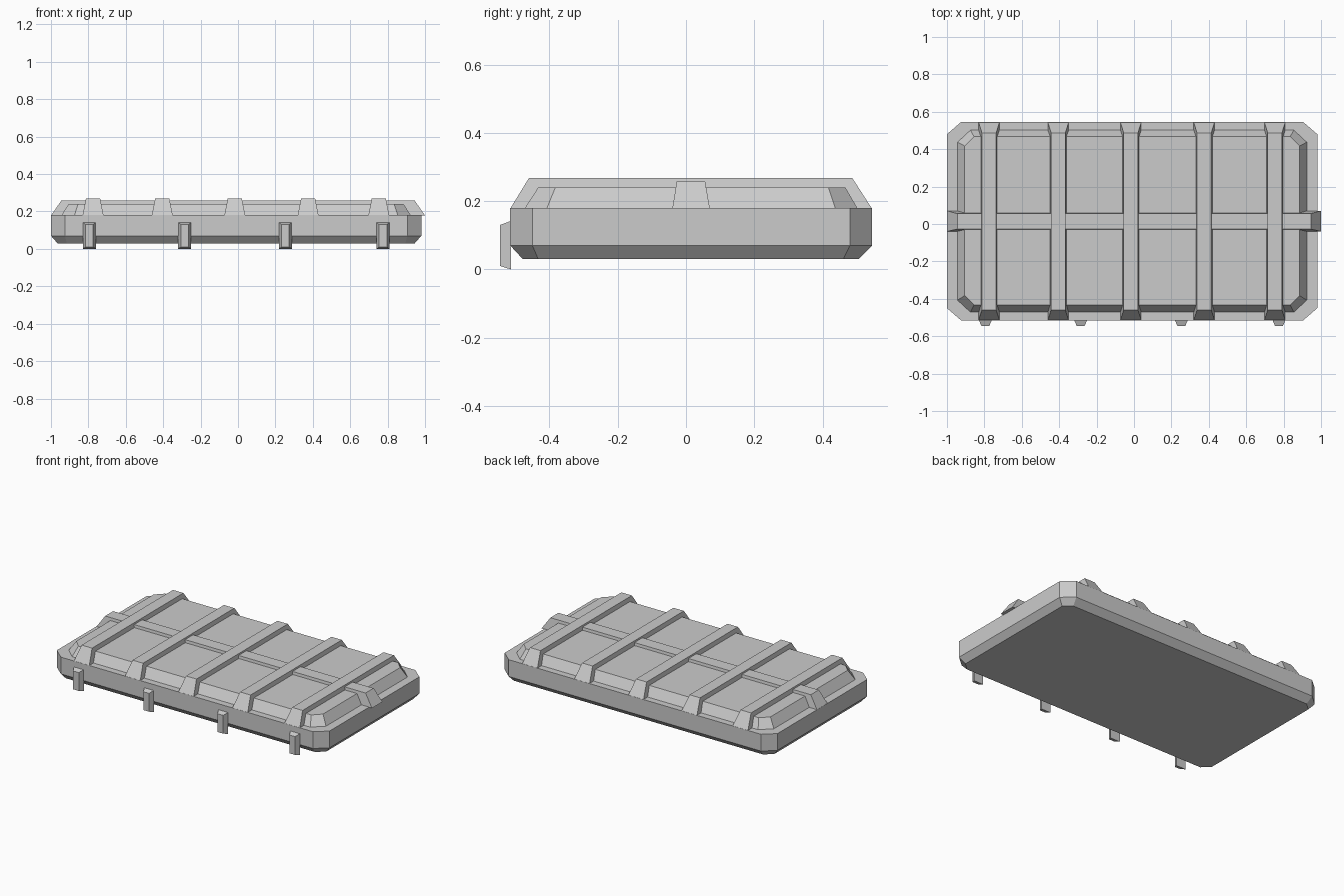
import bpy

if "Cube" in bpy.data.objects:
    bpy.data.objects.remove(bpy.data.objects["Cube"])


def loft(name, rings):
    """Solid through stacked rings of equal point count, capped at both ends."""
    n = len(rings[0])
    verts = [p for ring in rings for p in ring]
    faces = [tuple(reversed(range(n))), tuple(range(len(verts) - n, len(verts)))]
    for k in range(len(rings) - 1):
        a, b = k * n, (k + 1) * n
        faces += [(a + i, a + (i + 1) % n, b + (i + 1) % n, b + i) for i in range(n)]
    mesh = bpy.data.meshes.new(name)
    mesh.from_pydata(verts, [], faces)
    obj = bpy.data.objects.new(name, mesh)
    bpy.context.collection.objects.link(obj)
    return obj


def rect(x0, x1, y0, y1, z):
    return [(x0, y0, z), (x1, y0, z), (x1, y1, z), (x0, y1, z)]


def octagon(x0, x1, y0, y1, z, cx, cy):
    """Rectangle with cut corners."""
    return [(x0 + cx, y0, z), (x1 - cx, y0, z), (x1, y0 + cy, z), (x1, y1 - cy, z),
            (x1 - cx, y1, z), (x0 + cx, y1, z), (x0, y1 - cy, z), (x0, y0 + cy, z)]


# Main lid slab with chamfered underside
loft("lid_body", [
    octagon(-0.965, 0.945, -0.478, 0.506, 0.03, 0.05, 0.045),
    octagon(-1.0, 0.98, -0.515, 0.545, 0.07, 0.075, 0.065),
    octagon(-1.0, 0.98, -0.515, 0.545, 0.18, 0.075, 0.065),
])

# Raised panel on top
loft("raised_panel", [
    octagon(-0.945, 0.925, -0.473, 0.503, 0.178, 0.07, 0.065),
    octagon(-0.905, 0.885, -0.433, 0.467, 0.24, 0.05, 0.05),
])

# Cross ribs
for i, x in enumerate((-0.775, -0.405, -0.017, 0.375, 0.753)):
    loft(f"cross_rib_{i + 1}", [
        rect(x - 0.056, x + 0.056, -0.515, 0.545, 0.178),
        rect(x - 0.038, x + 0.038, -0.46, 0.487, 0.268),
    ])

# Long central rib
loft("long_rib", [
    rect(-1.0, 1.0, -0.04, 0.07, 0.178),
    rect(-0.945, 0.945, -0.027, 0.056, 0.258),
])

# Front latches, lofted forwards from back to face
for i, x in enumerate((-0.795, -0.285, 0.253, 0.775)):
    loft(f"front_latch_{i + 1}", [
        [(x + s * w, y, z) for s, z in ((-1, z0), (1, z0), (1, z1), (-1, z1))]
        for w, y, z0, z1 in ((0.035, -0.513, 0.0, 0.142), (0.021, -0.545, 0.01, 0.13))
    ])
